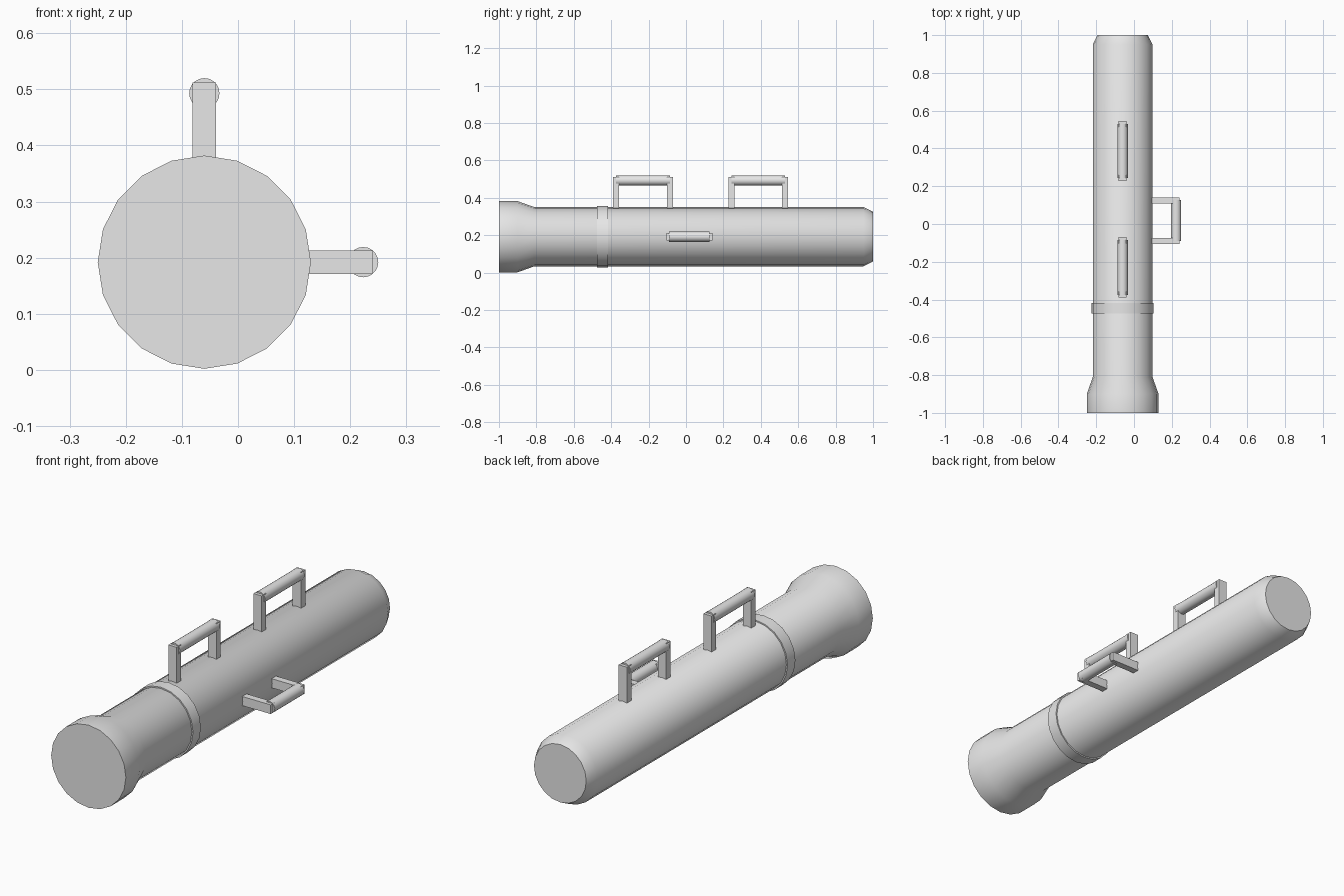
import bpy
import bmesh
import math
from mathutils import Vector

if "Cube" in bpy.data.objects:
    bpy.data.objects.remove(bpy.data.objects["Cube"], do_unlink=True)

AXIS_X, AXIS_Z = -0.06, 0.192

grey = bpy.data.materials.new("plain_grey")
grey.use_nodes = True
grey.diffuse_color = (0.8, 0.8, 0.8, 1)
grey.node_tree.nodes["Principled BSDF"].inputs["Base Color"].default_value = (0.8, 0.8, 0.8, 1)


def finish(name, bm, smooth=False):
    bmesh.ops.recalc_face_normals(bm, faces=bm.faces)
    mesh = bpy.data.meshes.new(name)
    bm.to_mesh(mesh)
    bm.free()
    mesh.materials.append(grey)
    obj = bpy.data.objects.new(name, mesh)
    bpy.context.collection.objects.link(obj)
    if smooth:
        bpy.ops.object.select_all(action='DESELECT')
        obj.select_set(True)
        bpy.context.view_layer.objects.active = obj
        bpy.ops.object.shade_smooth_by_angle(angle=math.radians(35))
    return obj


def lathe(name, profile, cx, cz, sides):
    """Capped solid of revolution along y from (y, radius) pairs."""
    bm = bmesh.new()
    rings = []
    for y, r in profile:
        angles = [2 * math.pi * i / sides for i in range(sides)]
        rings.append([bm.verts.new((cx + r * math.cos(a), y, cz + r * math.sin(a)))
                      for a in angles])
    for a, b in zip(rings, rings[1:]):
        for i in range(sides):
            j = (i + 1) % sides
            bm.faces.new((a[i], a[j], b[j], b[i]))
    bm.faces.new(rings[0])
    bm.faces.new(rings[-1])
    return finish(name, bm, smooth=True)


def box(name, low, high):
    low, high = Vector(low), Vector(high)
    bm = bmesh.new()
    bmesh.ops.create_cube(bm, size=1)
    for v in bm.verts:
        v.co = (low + high) / 2 + v.co * (high - low)
    return finish(name, bm)


def handle(name, y0, y1, side=False):
    """Two square posts and a round grip, pointing up or to the left."""
    half, inner, outer, grip = 0.021, 0.14, 0.32, 0.301
    thick = 0.032
    for label, y in (("front", y0), ("back", y1 - thick)):
        if side:
            low = (AXIS_X + inner, y, AXIS_Z - half)
            high = (AXIS_X + outer - 0.02, y + thick, AXIS_Z + half)
        else:
            low = (AXIS_X - half, y, AXIS_Z + inner)
            high = (AXIS_X + half, y + thick, AXIS_Z + outer)
        box(f"{name}_{label}_post", low, high)
    cx = AXIS_X + (grip - 0.018 if side else 0)
    cz = AXIS_Z + (0 if side else grip)
    lathe(f"{name}_grip", [(y0 + 0.015, 0.027), (y1 - 0.015, 0.027)], cx, cz, 20)


# Tube with flared front and tapered back
lathe("tube", [(-1, 0.19), (-0.9, 0.19), (-0.81, 0.158), (0.95, 0.158), (1, 0.133)],
      AXIS_X, AXIS_Z, 20)

# Thin collar around the tube
lathe("collar", [(-0.475, 0.164), (-0.418, 0.164)], AXIS_X, AXIS_Z, 20)

# Carrying handles on top and at the side
handle("front_top_handle", -0.39, -0.07)
handle("back_top_handle", 0.228, 0.545)
handle("side_handle", -0.105, 0.141, side=True)
